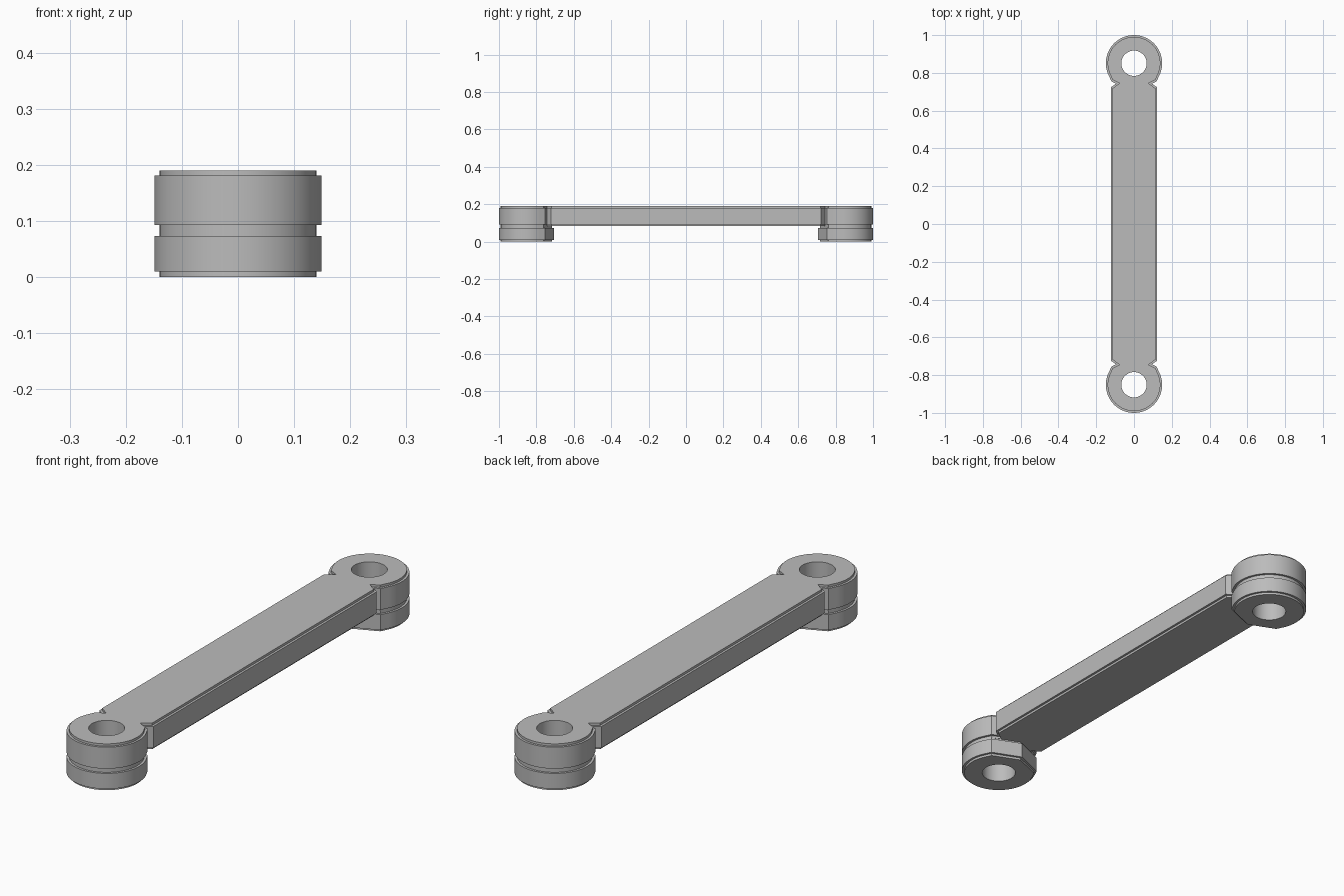
import bpy, bmesh, math
from mathutils import Vector

cube = bpy.data.objects.get("Cube")
if cube:
    bpy.data.objects.remove(cube)

CENTRE, RADIUS, HOLE, STEP = 0.851, 0.149, 0.067, 0.0095

grey = bpy.data.materials.new("mid_grey")
grey.use_nodes = True
colour = (0.5, 0.5, 0.5, 1)
grey.diffuse_color = colour
grey.node_tree.nodes["Principled BSDF"].inputs["Base Color"].default_value = colour


def head_arc(steps=56):
    """Round end at +y, counter-clockwise from right to left."""
    angles = [math.radians(-26 + 232 * i / steps) for i in range(steps + 1)]
    return [Vector((RADIUS * math.cos(a), CENTRE + RADIUS * math.sin(a))) for a in angles]


def inset(points, d):
    """Move a counter-clockwise outline inwards by d, with mitred corners."""
    result = []
    for i, p in enumerate(points):
        a = (p - points[i - 1]).normalized()
        b = (points[(i + 1) % len(points)] - p).normalized()
        na, nb = Vector((-a.y, a.x)), Vector((-b.y, b.x))
        result.append(p + (na + nb) * d / (1 + na.dot(nb)))
    return result


def stepped_solid(name, outline, layers):
    """Stack outline rings given as (height, inset) and cap both ends."""
    bm = bmesh.new()
    rings = [[bm.verts.new((p.x, p.y, z)) for p in inset(outline, d)] for z, d in layers]
    n = len(outline)
    for low, high in zip(rings, rings[1:]):
        for i in range(n):
            j = (i + 1) % n
            bm.faces.new((low[i], low[j], high[j], high[i]))
    bm.faces.new(rings[0][::-1])
    bm.faces.new(rings[-1])
    bmesh.ops.recalc_face_normals(bm, faces=bm.faces[:])
    mesh = bpy.data.meshes.new(name)
    bm.to_mesh(mesh)
    bm.free()
    mesh.materials.append(grey)
    obj = bpy.data.objects.new(name, mesh)
    bpy.context.collection.objects.link(obj)
    return obj


def drill(obj, cutters):
    """Cut the pin holes and shade the round walls smooth."""
    bpy.ops.object.select_all(action='DESELECT')
    obj.select_set(True)
    bpy.context.view_layer.objects.active = obj
    for cutter in cutters:
        mod = obj.modifiers.new("hole", 'BOOLEAN')
        mod.operation, mod.solver, mod.object = 'DIFFERENCE', 'EXACT', cutter
        bpy.ops.object.modifier_apply(modifier=mod.name)
    bpy.ops.object.shade_smooth_by_angle(angle=math.radians(20))


# Pin hole cutters
cutters = []
for side in (-1, 1):
    bpy.ops.mesh.primitive_cylinder_add(vertices=64, radius=HOLE, depth=1,
                                        location=(0, side * CENTRE, 0))
    cutter = bpy.context.object
    cutter.name = "hole_cutter"
    cutter.hide_render = True
    cutter.data.materials.append(grey)
    cutters.append(cutter)

# Link bar: round heads, notched necks and a straight shank
neck = [(0.123, 0.723), (0.095, 0.743), (0.119, 0.755)]
half = ([Vector(p) for p in neck] + head_arc()
        + [Vector((-x, y)) for x, y in reversed(neck)])
bar = stepped_solid("link_bar", half + [-p for p in half],
                    [(0.083, STEP), (0.0925, 0), (0.1805, 0), (0.1805, STEP), (0.19, STEP)][:1]
                    + [(0.0925, STEP), (0.0925, 0), (0.1805, 0), (0.1805, STEP), (0.19, STEP)])
drill(bar, cutters)

# Lower bosses: round outside, shallow point towards the middle
boss = head_arc() + [Vector(p) for p in ((-0.119, 0.755), (0, 0.705), (0.119, 0.755))]
for side, name in ((1, "back_boss"), (-1, "front_boss")):
    obj = stepped_solid(name, [p * side for p in boss],
                        [(0, STEP), (0.0095, STEP), (0.0095, 0),
                         (0.073, 0), (0.073, STEP), (0.09, STEP)])
    drill(obj, cutters)

for cutter in cutters:
    bpy.data.objects.remove(cutter)
